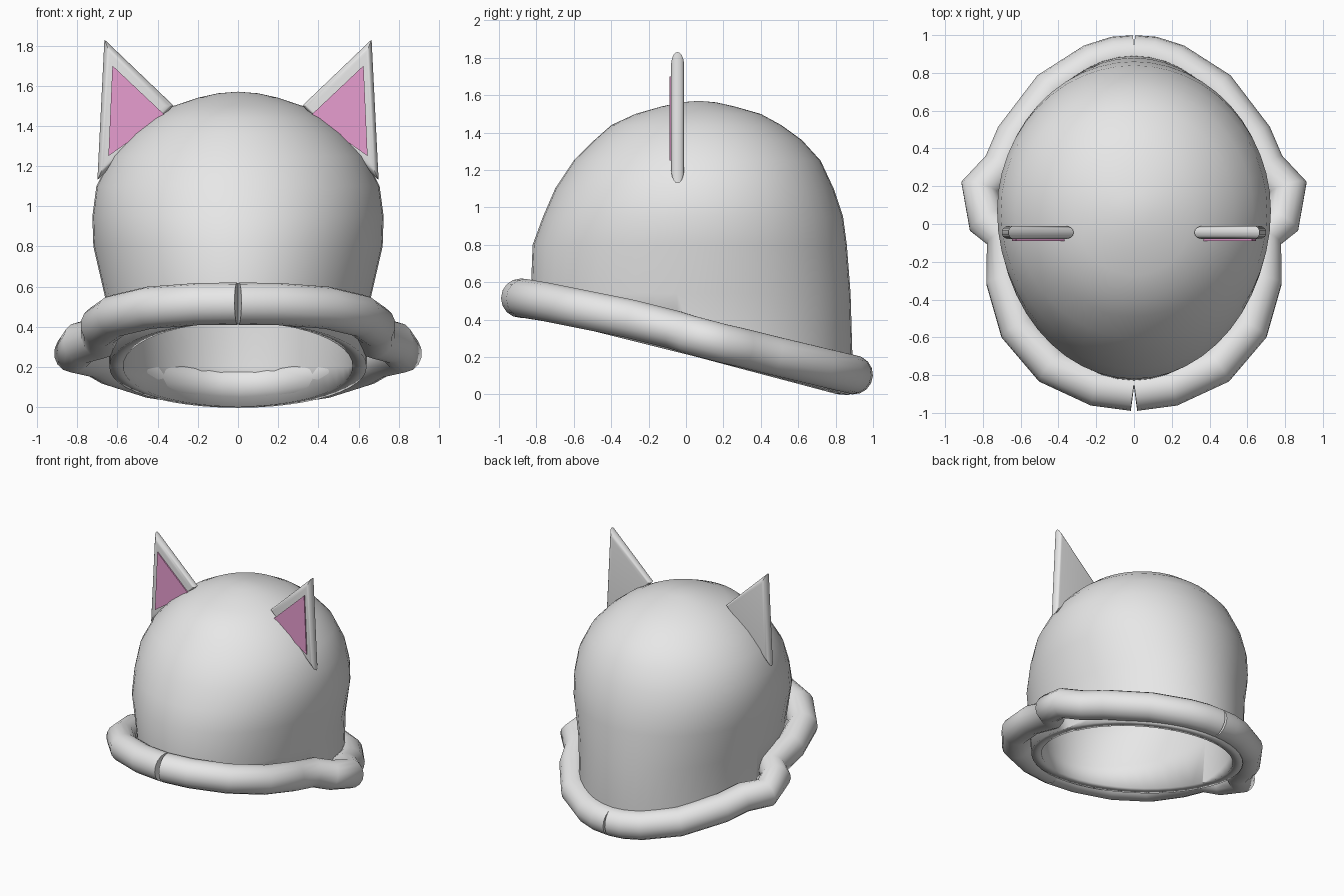
import bpy, bmesh, math
from mathutils import Vector

if "Cube" in bpy.data.objects:
    bpy.data.objects.remove(bpy.data.objects["Cube"])


def material(name, rgb):
    m = bpy.data.materials.new(name)
    m.use_nodes = True
    m.diffuse_color = (*rgb, 1)
    m.node_tree.nodes["Principled BSDF"].inputs["Base Color"].default_value = (*rgb, 1)
    return m


GREY = material("light_grey", (0.8, 0.8, 0.8))
PINK = material("pink", (0.8, 0.34, 0.63))


def mesh_object(name, bm, mat):
    bmesh.ops.recalc_face_normals(bm, faces=bm.faces)
    me = bpy.data.meshes.new(name)
    bm.to_mesh(me)
    bm.free()
    me.materials.append(mat)
    ob = bpy.data.objects.new(name, me)
    bpy.context.collection.objects.link(ob)
    return ob


def smooth(ob, angle):
    bpy.ops.object.select_all(action='DESELECT')
    ob.select_set(True)
    bpy.context.view_layer.objects.active = ob
    bpy.ops.object.shade_smooth_by_angle(angle=math.radians(angle))


# Dome: lofted rings of (height, half width, front y, back y)
RINGS = [
    (-0.05, 0.64, -0.82, 0.87), (0.2, 0.64, -0.82, 0.89), (0.54, 0.66, -0.83, 0.88),
    (0.8, 0.72, -0.82, 0.86), (0.95, 0.725, -0.765, 0.84), (1.1, 0.705, -0.7, 0.79),
    (1.25, 0.63, -0.6, 0.72), (1.36, 0.53, -0.49, 0.62), (1.44, 0.43, -0.4, 0.51),
    (1.5, 0.32, -0.27, 0.4), (1.54, 0.2, -0.13, 0.26), (1.562, 0.1, -0.03, 0.16),
]
CENTRE_Y, SIDES = 0.07, 48
bm = bmesh.new()
loops = []
for z, w, front, back in RINGS:
    loop = []
    for i in range(SIDES):
        a = 2 * math.pi * i / SIDES
        s = math.sin(a)
        reach = back - CENTRE_Y if s > 0 else CENTRE_Y - front
        loop.append(bm.verts.new((w * math.cos(a), CENTRE_Y + reach * s, z)))
    loops.append(loop)
for lo, hi in zip(loops, loops[1:]):
    for i in range(SIDES):
        j = (i + 1) % SIDES
        bm.faces.new((lo[i], lo[j], hi[j], hi[i]))
apex = bm.verts.new((0, CENTRE_Y, 1.57))
for i in range(SIDES):
    bm.faces.new((loops[-1][i], loops[-1][(i + 1) % SIDES], apex))
# slanted opening, lower at the back
bmesh.ops.bisect_plane(bm, geom=bm.verts[:] + bm.edges[:] + bm.faces[:],
                       plane_co=(0, 0, 0.215), plane_no=(0, 0.25, 1), clear_inner=True)
dome = mesh_object("dome", bm, GREY)
shell = dome.modifiers.new("wall", 'SOLIDIFY')
shell.thickness = 0.07
shell.offset = -1
smooth(dome, 50)

# Rim: a thick tube in two halves, each stepping outward at the side
RIM = [
    (0.004, -0.885, 0.515), (0.2, -0.86, 0.513), (0.44, -0.75, 0.495), (0.61, -0.55, 0.455),
    (0.68, -0.3, 0.405), (0.685, -0.06, 0.345), (0.78, 0.02, 0.32), (0.815, 0.19, 0.275),
    (0.7, 0.3, 0.25), (0.63, 0.46, 0.21), (0.44, 0.71, 0.15), (0.22, 0.85, 0.117),
    (0.1, 0.888, 0.108), (0, 0.895, 0.105),
]
for side, name in ((1, "rim_left"), (-1, "rim_right")):
    cu = bpy.data.curves.new(name, 'CURVE')
    cu.dimensions = '3D'
    cu.bevel_depth = 0.105
    cu.bevel_resolution = 6
    cu.use_fill_caps = True
    sp = cu.splines.new('POLY')
    sp.points.add(len(RIM) - 1)
    for p, (x, y, z) in zip(sp.points, RIM):
        p.co = (side * x, y, z, 1)
    sp.use_smooth = True
    cu.materials.append(GREY)
    bpy.context.collection.objects.link(bpy.data.objects.new(name, cu))


# Ears: rounded triangular slabs with a thin pink panel on the front
def slab(name, corners, y_front, y_back, side, mat, bevel=0):
    bm = bmesh.new()
    rows = [[bm.verts.new((side * x, y, z)) for x, z in corners] for y in (y_front, y_back)]
    caps = [bm.faces.new(r) for r in rows]
    for i in range(3):
        j = (i + 1) % 3
        bm.faces.new((rows[0][i], rows[0][j], rows[1][j], rows[1][i]))
    if bevel:
        edges = [e for f in caps for e in f.edges]
        bmesh.ops.bevel(bm, geom=edges, offset=bevel, segments=5, profile=0.5, affect='EDGES')
    return mesh_object(name, bm, mat)


for side, word in ((1, "left"), (-1, "right")):
    ear = slab("ear_" + word, [(0.665, 1.83), (0.7, 1.13), (0.32, 1.5)],
               -0.08, -0.01, side, GREY, 0.033)
    smooth(ear, 40)
    slab("inner_ear_" + word, [(0.625, 1.7), (0.645, 1.25), (0.36, 1.45)],
         -0.089, -0.0795, side, PINK)
